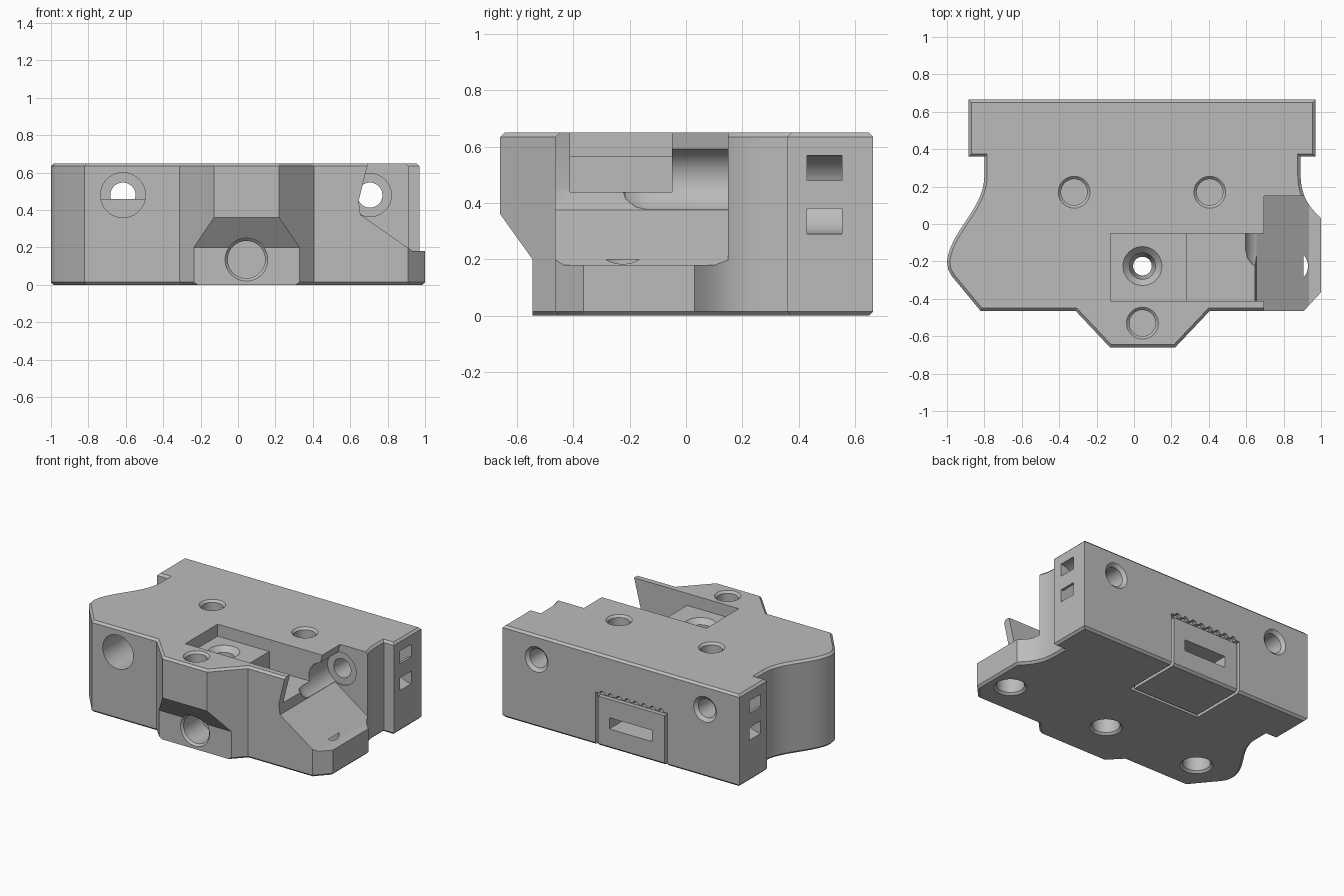
import bpy, bmesh, math
from mathutils import Vector
from mathutils.geometry import interpolate_bezier

cube = bpy.data.objects.get("Cube")
if cube:
    bpy.data.objects.remove(cube)

grey = bpy.data.materials.new("plain_grey")
grey.use_nodes = True
grey.diffuse_color = (0.5, 0.5, 0.5, 1)
grey.node_tree.nodes["Principled BSDF"].inputs["Base Color"].default_value = (0.5, 0.5, 0.5, 1)

TOP = 0.65
MID = 0.045      # centre line of the hole pattern
BOLT_Z = 0.48


def finish(bm, name):
    bmesh.ops.recalc_face_normals(bm, faces=bm.faces)
    mesh = bpy.data.meshes.new(name)
    bm.to_mesh(mesh)
    bm.free()
    ob = bpy.data.objects.new(name, mesh)
    bpy.context.collection.objects.link(ob)
    mesh.materials.append(grey)
    return ob


def loft(rings, name, bevel=0):
    bm = bmesh.new()
    loops = [[bm.verts.new(p) for p in ring] for ring in rings]
    n = len(loops[0])
    caps = [bm.faces.new(loops[0]), bm.faces.new(loops[-1])]
    for a, b in zip(loops, loops[1:]):
        for i in range(n):
            j = (i + 1) % n
            bm.faces.new((a[i], a[j], b[j], b[i]))
    bmesh.ops.recalc_face_normals(bm, faces=bm.faces)
    if bevel:
        edges = list({e for f in caps for e in f.edges})
        bmesh.ops.bevel(bm, geom=edges, offset=bevel, segments=1, affect='EDGES')
    return finish(bm, name)


def prism(points, axis, lo, hi, name="cutter", bevel=0):
    """Extrude a 2D outline along one axis."""
    place = {'x': lambda a, b, t: (t, a, b),
             'y': lambda a, b, t: (a, t, b),
             'z': lambda a, b, t: (a, b, t)}[axis]
    return loft([[place(a, b, t) for a, b in points] for t in (lo, hi)], name, bevel)


def box(x, y, z, name="cutter"):
    return prism([(x[0], y[0]), (x[1], y[0]), (x[1], y[1]), (x[0], y[1])], 'z', *z, name)


def turned(a, b, axis, profile, sides=48):
    """Round cutter from (radius, position) pairs along y or z."""
    rings = []
    for r, t in profile:
        ring = []
        for i in range(sides):
            w = math.tau * i / sides
            u, v = a + r * math.cos(w), b + r * math.sin(w)
            ring.append((u, v, t) if axis == 'z' else (u, t, v))
        rings.append(ring)
    return loft(rings, "cutter")


def cut(target, cutter):
    cutter.hide_render = True
    mod = target.modifiers.new("cut", 'BOOLEAN')
    mod.operation = 'DIFFERENCE'
    mod.solver = 'EXACT'
    mod.object = cutter
    bpy.context.view_layer.objects.active = target
    bpy.ops.object.modifier_apply(modifier=mod.name)
    bpy.data.objects.remove(cutter)


def curve(*pts):
    return [(p.x, p.y) for p in interpolate_bezier(*[Vector((x, y, 0)) for x, y in pts], 16)]


# Body outline, extruded with chamfered rims
outline = [(-0.885, 0.665), (-0.885, 0.36), (-0.8, 0.36)]
outline += curve((-0.8, 0.26), (-0.8, 0.08), (-0.98, -0.03), (-1, -0.2))
outline += [(-0.993, -0.245), (-0.973, -0.28), (-0.82, -0.465), (-0.312, -0.465),
            (-0.128, -0.66), (0.22, -0.66), (0.405, -0.465), (0.908, -0.465),
            (1, -0.365)]
outline += curve((1, 0.03), (0.93, 0.1), (0.89, 0.15), (0.89, 0.28))
outline += [(0.89, 0.36), (0.97, 0.36), (0.97, 0.665)]
body = prism(outline, 'z', 0, TOP, "body", bevel=0.015)

# Undercut of the nose
cut(body, prism([(-0.8, 0.36), (-0.66, 0.36), (-0.545, 0.2), (-0.545, -0.1), (-0.8, -0.1)],
                'x', -0.6, 0.6))

# Open corner with a sloping floor
cut(body, prism([(0.695, 0.7), (0.695, 0.65), (0.645, 0.45), (0.655, 0.375),
                 (0.935, 0.18), (1.2, 0.18), (1.2, 0.7)], 'y', -0.6, 0.15))

# Stepped top pocket
cut(body, prism([(-0.125, 0.7), (-0.125, 0.565), (0.28, 0.565), (0.28, 0.44),
                 (0.8, 0.44), (0.8, 0.7)], 'y', -0.412, -0.05))

# Bolt bores through the back
cut(body, turned(0.705, BOLT_Z, 'y', [(0.05, -0.235), (0.085, -0.215), (0.107, -0.18),
                                      (0.115, -0.14), (0.115, 0.16), (0.067, 0.16),
                                      (0.067, 0.645), (0.095, 0.67), (0.095, 0.7)]))
cut(body, turned(-0.615, BOLT_Z, 'y', [(0.12, -0.6), (0.12, 0.155), (0.067, 0.155),
                                       (0.067, 0.645), (0.095, 0.67), (0.095, 0.7)]))

# Blind holes in the top
for x, y in ((-0.32, 0.17), (0.405, 0.17), (MID, -0.53)):
    cut(body, turned(x, y, 'z', [(0.07, 0.45), (0.07, 0.635), (0.086, 0.651), (0.086, 0.7)]))

# Blind holes in the bottom
for x in (-0.71, MID, 0.84):
    cut(body, turned(x, -0.225, 'z', [(0.105, -0.1), (0.105, 0), (0.09, 0.015), (0.09, 0.2)]))

# Screw hole in the pocket floor and the hole in the nose
cut(body, turned(MID, -0.225, 'z', [(0.05, 0.1), (0.05, 0.4), (0.07, 0.45),
                                    (0.07, 0.53), (0.105, 0.566), (0.105, 0.62)]))
cut(body, turned(MID, 0.135, 'y', [(0.115, -0.6), (0.115, -0.546), (0.1, -0.53), (0.1, -0.33)]))

# Curved strap channels in both side faces
for x in (-0.885, 0.97):
    ring = [(x + r * math.cos(w), 0.43 + r * math.sin(w))
            for r, step in ((0.14, 1), (0.05, -1))
            for w in [math.pi * k / 12 for k in range(25)][::step]]
    side = 1 if x > 0 else -1
    half = [(x - side * r * math.sin(w), 0.43 + r * math.cos(w))
            for r, step in ((0.14, 1), (0.05, -1))
            for w in [math.pi * (k / 16 * 1.1 - 0.05) for k in range(17)][::step]]
    cut(body, prism(half, 'y', 0.43, 0.555))

# Grooves around the back panel, running on under the base
L, R, W = -0.32, 0.245, 0.022
for x in (L, R - W):
    cut(body, box((x, x + W), (0.635, 0.7), (-0.1, 0.37)))
    cut(body, box((x, x + W), (0.25, 0.7), (-0.1, 0.03)))
cut(body, box((L, R), (0.635, 0.7), (0.35, 0.372)))
cut(body, box((L, R), (0.25, 0.25 + W), (-0.1, 0.03)))
for i in range(8):
    x = L + 0.05 + i * 0.066
    cut(body, turned(x, 0.372, 'y', [(0.02, 0.637), (0.02, 0.7)], 10))

# Slot in the back panel
cut(body, box((-0.2, 0.135), (0.5, 0.7), (0.14, 0.22)))

# Ledge across the lower half of the left bore
box((-0.74, -0.49), (0.1, 0.16), (0.34, 0.46), "bore_ledge")

# Smooth the curved walls, keep the edges sharp
bpy.ops.object.select_all(action='DESELECT')
body.select_set(True)
bpy.context.view_layer.objects.active = body
bpy.ops.object.shade_smooth_by_angle(angle=math.radians(25))
